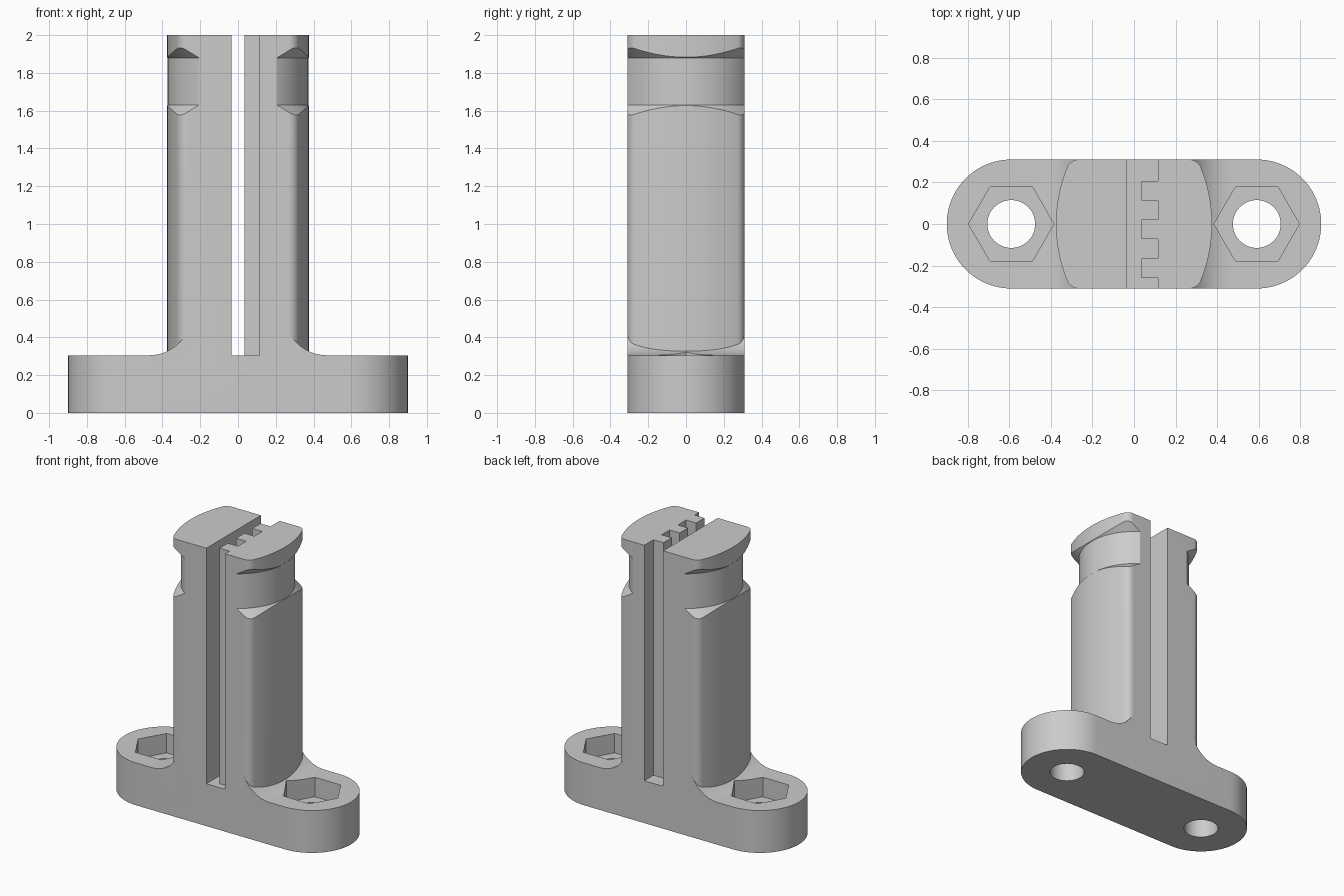
import bpy, bmesh
from math import sin, cos, pi, sqrt, atan2, radians
from mathutils import Matrix

if "Cube" in bpy.data.objects:
    bpy.data.objects.remove(bpy.data.objects["Cube"])

HALF = 0.31        # half depth of the whole part
BASE_TOP = 0.305
HOLE_X = 0.59

grey = bpy.data.materials.new("plain grey")
grey.use_nodes = True
grey.diffuse_color = (0.6, 0.6, 0.6, 1)
grey.node_tree.nodes["Principled BSDF"].inputs["Base Color"].default_value = (0.6, 0.6, 0.6, 1)


def arc(cx, cy, r, a0, a1, n):
    return [(cx + r * cos(a0 + (a1 - a0) * i / n), cy + r * sin(a0 + (a1 - a0) * i / n))
            for i in range(n + 1)]


def finish(name, bm):
    bmesh.ops.recalc_face_normals(bm, faces=bm.faces)
    mesh = bpy.data.meshes.new(name)
    bm.to_mesh(mesh)
    bm.free()
    mesh.materials.append(grey)
    obj = bpy.data.objects.new(name, mesh)
    bpy.context.collection.objects.link(obj)
    return obj


def prism(name, outline, low, high, upright=True):
    """Extrude an outline along z, or a front outline along y."""
    bm = bmesh.new()
    face = bm.faces.new([bm.verts.new((a, b, low)) for a, b in outline])
    top = bmesh.ops.extrude_face_region(bm, geom=[face])["geom"]
    bmesh.ops.translate(bm, vec=(0, 0, high - low),
                        verts=[v for v in top if isinstance(v, bmesh.types.BMVert)])
    if not upright:
        bm.transform(Matrix.Rotation(pi / 2, 4, "X"))
    return finish(name, bm)


def ring(name, profile, steps):
    """Revolve a closed (radius, z) profile around z."""
    bm = bmesh.new()
    loops = [[bm.verts.new((r * cos(2 * pi * i / steps), r * sin(2 * pi * i / steps), z))
              for r, z in profile] for i in range(steps)]
    n = len(profile)
    for i in range(steps):
        a, b = loops[i], loops[(i + 1) % steps]
        for j in range(n):
            bm.faces.new((a[j], b[j], b[(j + 1) % n], a[(j + 1) % n]))
    return finish(name, bm)


def combine(target, tool, operation):
    mod = target.modifiers.new(operation.lower(), "BOOLEAN")
    mod.operation, mod.solver, mod.object = operation, "EXACT", tool
    bpy.context.view_layer.objects.active = target
    bpy.ops.object.modifier_apply(modifier=mod.name)
    bpy.data.objects.remove(tool)


# Base: front outline with concave fillets, trimmed to rounded ends
fillet = arc(0.47, BASE_TOP + 0.222, 0.222, -pi / 2, -pi + 0.32, 14)
half = [(1, 0), (1, BASE_TOP)] + fillet
bracket = prism("clamp_bracket", half + [(-x, z) for x, z in reversed(half)], -HALF, HALF, False)
plan = arc(HOLE_X, 0, HALF, -pi / 2, pi / 2, 40) + arc(-HOLE_X, 0, HALF, pi / 2, 1.5 * pi, 40)
combine(bracket, prism("base_plan", plan, -0.1, 1), "INTERSECT")

# Post: bowed sides with rounded corners
bow, corner = 0.72, 0.06
bow_x, corner_y = 0.375 - bow, HALF - corner
corner_x = bow_x + sqrt((bow - corner) ** 2 - corner_y ** 2)
lean = atan2(corner_y, corner_x - bow_x)
side = (arc(corner_x, -corner_y, corner, -pi / 2, -lean, 10)
        + arc(bow_x, 0, bow, -lean, lean, 24)[1:-1]
        + arc(corner_x, corner_y, corner, lean, pi / 2, 10))
post = prism("post", side + [(-x, -y) for x, y in side], 0.1, 2)

# Round neck groove with sloping shoulders
combine(post, ring("neck_groove", [(0.372, 1.63), (0.372, 1.88), (0.6, 2.108), (0.6, 1.402)], 128),
        "DIFFERENCE")
combine(bracket, post, "UNION")

# Slot with a toothed right wall
slot = [(-0.035, 0.5), (-0.035, -0.5), (0.115, -0.5)]
for start in (-0.26, -0.072, 0.112):
    slot += [(0.115, start), (0.035, start), (0.035, start + 0.094), (0.115, start + 0.094)]
slot.append((0.115, 0.5))
combine(bracket, prism("toothed_slot", slot, BASE_TOP, 2.2), "DIFFERENCE")

# Bolt holes with hexagonal nut pockets
for s in (-1, 1):
    hexagon = arc(s * HOLE_X, 0, 0.205, 0, 2 * pi, 6)[:-1]
    hole = arc(s * HOLE_X, 0, 0.115, 0, 2 * pi, 48)[:-1]
    combine(bracket, prism("nut_pocket", hexagon, BASE_TOP - 0.14, 0.6), "DIFFERENCE")
    combine(bracket, prism("bolt_hole", hole, -0.2, 0.5), "DIFFERENCE")

bpy.ops.object.select_all(action="DESELECT")
bracket.select_set(True)
bpy.context.view_layer.objects.active = bracket
bpy.ops.object.shade_smooth_by_angle(angle=radians(25))
